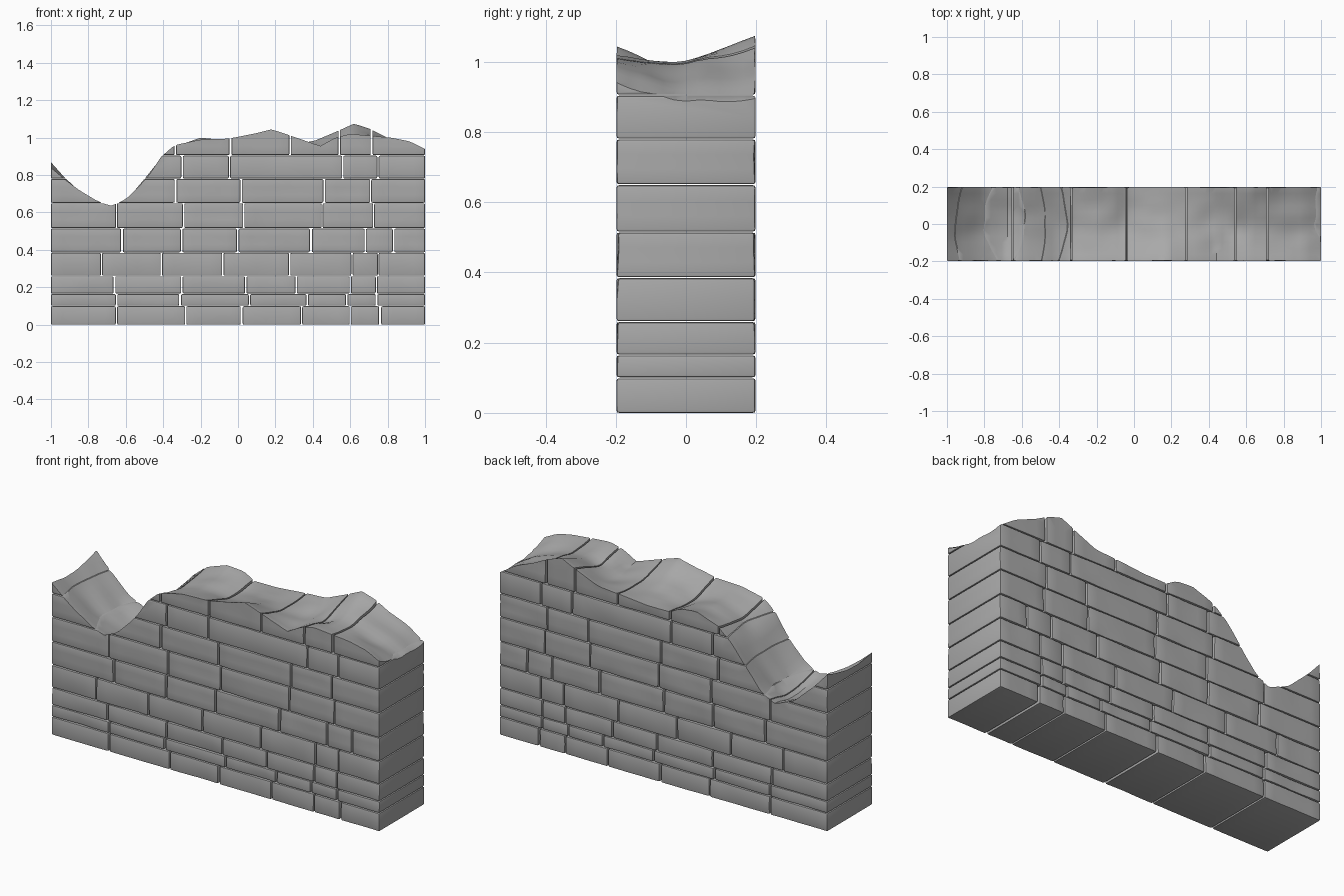
import bpy
import bmesh
import math
import random
from mathutils import Vector, noise

random.seed(4)
if "Cube" in bpy.data.objects:
    bpy.data.objects.remove(bpy.data.objects["Cube"])

HALF_LENGTH = 1.0
HALF_DEPTH = 0.198

# Heights of the bed joints, and the upright joints of each course
BEDS = [0, .10, .165, .26, .385, .515, .65, .78, .905, 1.2]
JOINTS = [
    [-.65, -.28, .02, .34, .6, .76],
    [-.65, -.31, .06, .37, .58, .74],
    [-.66, -.3, .04, .31, .6, .74],
    [-.73, -.41, -.08, .275, .61, .75],
    [-.62, -.3, 0, .39, .68, .83],
    [-.65, -.29, .03, .45, .725],
    [-.335, .015, .46, .71],
    [-.3, -.045, .56, .75],
    [-.335, -.04, .28, .54, .715],
]

# Broken top outline along the front and back faces (x, z)
FRONT = [(-1, .84), (-.93, .78), (-.85, .72), (-.75, .66), (-.68, .635), (-.6, .67),
         (-.52, .75), (-.46, .82), (-.42, .89), (-.34, .96), (-.2, .99), (-.05, .995),
         (.1, 1.025), (.18, 1.045), (.27, 1.015), (.37, .98), (.44, .955), (.52, 1),
         (.6, 1.02), (.82, 1), (.92, .98), (1, .94)]
BACK = [(-1, .87), (-.93, .79), (-.8, .67), (-.68, .62), (-.6, .66), (-.5, .78),
        (-.42, .88), (-.33, .955), (-.2, 1), (-.1, .99), (-.04, .955), (.1, .955),
        (.26, .97), (.4, .98), (.52, 1.03), (.62, 1.075), (.7, 1.05), (.8, 1),
        (.9, .96), (1, .895)]

stone = bpy.data.materials.new("grey_stone")
stone.use_nodes = True
stone.diffuse_color = (.4, .4, .4, 1)
stone.node_tree.nodes["Principled BSDF"].inputs["Base Color"].default_value = (.4, .4, .4, 1)


def outline(points, x):
    """Height of an outline at x, held level past its ends."""
    x = max(points[0][0], min(points[-1][0], x))
    for (x0, z0), (x1, z1) in zip(points, points[1:]):
        if x <= x1:
            return z0 + (z1 - z0) * (x - x0) / (x1 - x0)
    return points[-1][1]


def top_height(x, y):
    t = max(0, min(1, (y + HALF_DEPTH) / (2 * HALF_DEPTH)))
    z = outline(FRONT, x) * (1 - t) + outline(BACK, x) * t
    hollow = math.sin(math.pi * t)
    pit = math.exp(-((x - .56) / .06) ** 2 - ((y + .03) / .06) ** 2)
    rough = noise.noise(Vector((x * 7, y * 9, 0)))
    return z - .03 * hollow - .03 * pit + .015 * rough * hollow


def new_object(name, bm):
    mesh = bpy.data.meshes.new(name)
    bm.to_mesh(mesh)
    bm.free()
    mesh.materials.append(stone)
    obj = bpy.data.objects.new(name, mesh)
    bpy.context.collection.objects.link(obj)
    return obj


def slice_mesh(bm, axis, low, high, step):
    """Cut evenly spaced loops across an axis."""
    count = max(2, round((high - low) / step))
    normal = Vector((0, 0, 0))
    normal[axis] = 1
    for i in range(1, count):
        point = normal * (low + (high - low) * i / count)
        bmesh.ops.bisect_plane(bm, geom=bm.verts[:] + bm.edges[:] + bm.faces[:],
                               plane_co=point, plane_no=normal)


def make_brick(x0, x1, z0, z1):
    """A hewn block running through the wall, with worn edges."""
    bm = bmesh.new()
    bmesh.ops.create_cube(bm, size=1)
    for v in bm.verts:
        v.co = Vector((x1 if v.co.x > 0 else x0,
                       math.copysign(HALF_DEPTH, v.co.y),
                       z1 if v.co.z > 0 else z0))
    slice_mesh(bm, 0, x0, x1, .06)
    slice_mesh(bm, 2, z0, z1, .05)
    # Dress the two faces unevenly
    shift = random.uniform(0, 50)
    for v in bm.verts:
        n = noise.noise(Vector((v.co.x * 6 + shift, v.co.y * 20, v.co.z * 9)))
        v.co.y *= 1 - .035 * max(0, n + .1)
    corners = [e for e in bm.edges if e.calc_face_angle(0) > 1]
    bmesh.ops.bevel(bm, geom=corners, offset=.008, segments=2, profile=.6,
                    affect='EDGES', clamp_overlap=True)
    return bm


# Solid below the broken top, used to trim the upper courses
bm = bmesh.new()
bmesh.ops.create_grid(bm, x_segments=70, y_segments=14, size=1)
for v in bm.verts:
    v.co.x *= HALF_LENGTH + .03
    v.co.y *= HALF_DEPTH + .03
    v.co.z = top_height(v.co.x, v.co.y)
base = bmesh.ops.extrude_face_region(bm, geom=bm.faces[:])
for v in base["geom"]:
    if isinstance(v, bmesh.types.BMVert):
        v.co.z = -.2
bmesh.ops.recalc_face_normals(bm, faces=bm.faces[:])
trimmer = new_object("top_trimmer", bm)
trimmer.hide_render = True

# Courses of bricks
for row, joints in enumerate(JOINTS):
    ends = [-HALF_LENGTH] + joints + [HALF_LENGTH]
    course = bmesh.new()
    for i, (left, right) in enumerate(zip(ends, ends[1:])):
        gap_left = random.uniform(.002, .006) if i else 0
        gap_right = random.uniform(.002, .006) if i < len(joints) else 0
        brick = make_brick(left + gap_left, right - gap_right,
                           BEDS[row] + (.0015 if row else 0), BEDS[row + 1] - .0015)
        piece = bpy.data.meshes.new("piece")
        brick.to_mesh(piece)
        brick.free()
        course.from_mesh(piece)
        bpy.data.meshes.remove(piece)
    obj = new_object(f"brick_course_{row + 1}", course)
    bpy.ops.object.select_all(action='DESELECT')
    obj.select_set(True)
    bpy.context.view_layer.objects.active = obj
    if BEDS[row + 1] > .6:
        cut = obj.modifiers.new("broken_top", 'BOOLEAN')
        cut.operation = 'INTERSECT'
        cut.solver = 'EXACT'
        cut.object = trimmer
        bpy.ops.object.modifier_apply(modifier=cut.name)
    bpy.ops.object.shade_smooth_by_angle(angle=math.radians(40))

bpy.data.objects.remove(trimmer)
